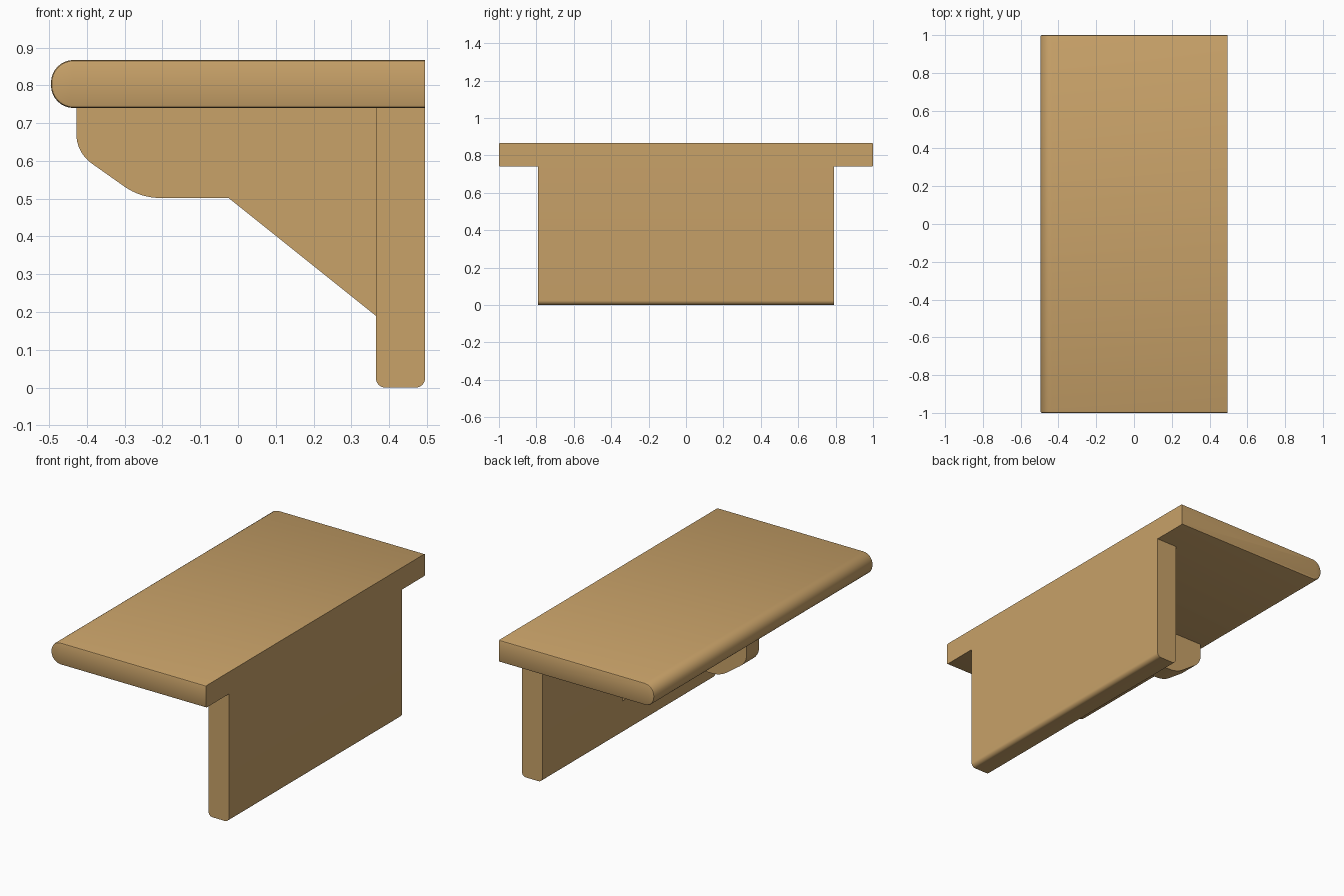
import bpy, bmesh, math
from mathutils import Vector

if "Cube" in bpy.data.objects:
    bpy.data.objects.remove(bpy.data.objects["Cube"])

wood = bpy.data.materials.new("wood")
wood.diffuse_color = (0.58, 0.36, 0.14, 1)
wood.use_nodes = True
wood.node_tree.nodes["Principled BSDF"].inputs["Base Color"].default_value = wood.diffuse_color


def rounded(corners, steps=8):
    """Turn (x, z, cut) corners into a profile, replacing each cut corner by an arc."""
    out = []
    for i, (x, z, cut) in enumerate(corners):
        p = Vector((x, z))
        if cut == 0:
            out.append(p)
            continue
        a = (Vector(corners[i - 1][:2]) - p).normalized()
        b = (Vector(corners[(i + 1) % len(corners)][:2]) - p).normalized()
        half = a.angle(b) / 2
        centre = p + (a + b).normalized() * cut / math.cos(half)
        u, v = p + a * cut - centre, p + b * cut - centre
        sweep = math.pi - 2 * half
        for k in range(steps + 1):
            t = k / steps
            out.append(centre + (u * math.sin((1 - t) * sweep) + v * math.sin(t * sweep)) / math.sin(sweep))
    return out


def extrude_profile(name, corners, half_width, end_bevel=0):
    """Extrude an x-z profile along y, centred on y = 0."""
    bm = bmesh.new()
    verts = [bm.verts.new((p.x, -half_width, p.y)) for p in rounded(corners)]
    cap = bm.faces.new(verts)
    new = bmesh.ops.extrude_face_region(bm, geom=[cap])["geom"]
    bmesh.ops.translate(bm, verts=[g for g in new if isinstance(g, bmesh.types.BMVert)],
                        vec=(0, 2 * half_width, 0))
    bmesh.ops.recalc_face_normals(bm, faces=bm.faces)
    if end_bevel:
        # Ease the end edges, leaving the wall side crisp
        back = max(v.co.x for v in bm.verts) - 1e-4
        edges = [e for e in bm.edges
                 if abs(e.verts[0].co.y - e.verts[1].co.y) < 1e-5
                 and not all(v.co.x > back for v in e.verts)]
        bmesh.ops.bevel(bm, geom=edges, offset=end_bevel, segments=2, profile=0.5, affect='EDGES')
    mesh = bpy.data.meshes.new(name)
    bm.to_mesh(mesh)
    bm.free()
    obj = bpy.data.objects.new(name, mesh)
    bpy.context.collection.objects.link(obj)
    mesh.materials.append(wood)
    bpy.ops.object.select_all(action='DESELECT')
    obj.select_set(True)
    bpy.context.view_layer.objects.active = obj
    bpy.ops.object.shade_smooth_by_angle(angle=math.radians(30))
    return obj


# Shelf board with a bullnose front edge
extrude_profile("shelf_board", [(-0.495, 0.74, 0.06), (0.495, 0.74, 0),
                                (0.495, 0.867, 0), (-0.495, 0.867, 0.06)], 1.0, 0.008)

# Upright board against the wall, eased along the bottom
extrude_profile("back_board", [(0.365, 0.0, 0.025), (0.495, 0.0, 0.025),
                               (0.495, 0.74, 0), (0.365, 0.74, 0)], 0.79)

# Shaped central bracket
extrude_profile("bracket", [(-0.428, 0.74, 0), (-0.428, 0.622, 0.05), (-0.258, 0.502, 0.052),
                            (-0.025, 0.502, 0), (0.365, 0.19, 0), (0.365, 0.74, 0)], 0.057)
